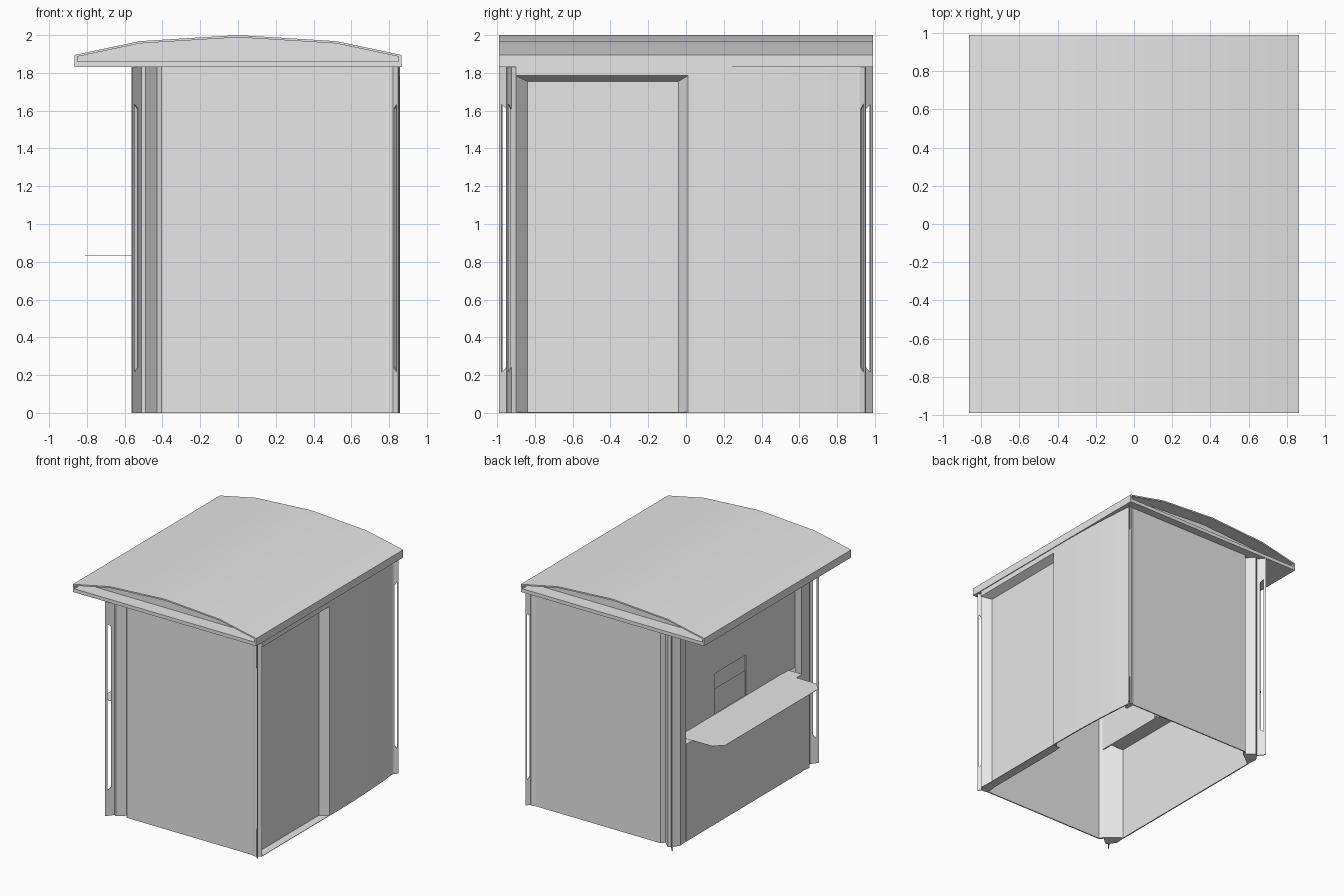
import bpy, bmesh, math
from mathutils import Vector

cube = bpy.data.objects.get("Cube")
if cube:
    bpy.data.objects.remove(cube)

grey = bpy.data.materials.new("plain grey")
grey.use_nodes = True
grey.diffuse_color = (0.8, 0.8, 0.8, 1)
grey.node_tree.nodes["Principled BSDF"].inputs["Base Color"].default_value = (0.8, 0.8, 0.8, 1)

EAVE = 1.83      # underside of the roof
SHELF = 0.83     # counter height
FRONT = 0.92     # distance of the front and back walls


def extrude(name, points, offset, smooth=False):
    """Extrude a flat outline of 3D points along an offset."""
    bm = bmesh.new()
    face = bm.faces.new([bm.verts.new(p) for p in points])
    if any(offset):
        moved = bmesh.ops.extrude_face_region(bm, geom=[face])["geom"]
        bmesh.ops.translate(bm, vec=Vector(offset),
                            verts=[v for v in moved if isinstance(v, bmesh.types.BMVert)])
        bmesh.ops.recalc_face_normals(bm, faces=bm.faces)
    mesh = bpy.data.meshes.new(name)
    bm.to_mesh(mesh)
    bm.free()
    mesh.materials.append(grey)
    obj = bpy.data.objects.new(name, mesh)
    bpy.context.collection.objects.link(obj)
    if smooth:
        bpy.ops.object.select_all(action="DESELECT")
        obj.select_set(True)
        bpy.context.view_layer.objects.active = obj
        bpy.ops.object.shade_smooth_by_angle(angle=math.radians(30))
    return obj


def column(name, plan, z0=0, z1=EAVE, smooth=False):
    return extrude(name, [(x, y, z0) for x, y in plan], (0, 0, z1 - z0), smooth)


def box(name, x0, x1, y0, y1, z0, z1):
    return column(name, [(x0, y0), (x1, y0), (x1, y1), (x0, y1)], z0, z1)


def fin(name, root, tip):
    """Upright plate with a long chamfered slot and a thin outer bar."""
    a, b = Vector((*root, 0)), Vector((*tip, 0))
    side = (b - a).cross(Vector((0, 0, 1))).normalized() * 0.008
    at = lambda t, z: a.lerp(b, t) - side / 2 + Vector((0, 0, z))
    body = [(0, 0), (1, 0), (1, 0.2), (0.36, 0.24), (0.36, 1.61), (1, 1.65), (1, EAVE), (0, EAVE)]
    extrude(name + "_plate", [at(*p) for p in body], side)
    bar = [(0.75, 0.2), (1, 0.2), (1, 1.65), (0.75, 1.65)]
    extrude(name + "_bar", [at(*p) for p in bar], side)


# Roof: thin curved shell, ceiling slab, edge trims and recessed gables
arc = [(-0.865, 1.895), (-0.52, 1.968), (0, 2.0), (0.52, 1.968), (0.865, 1.895)]
under = [(x, z - 0.012) for x, z in arc]
extrude("roof_shell", [(x, -0.99, z) for x, z in arc + under[::-1]], (0, 1.98, 0), True)
box("ceiling_slab", -0.865, 0.865, -0.99, 0.99, EAVE, 1.86)
for s, side in ((-1, "right"), (1, "left")):
    box("roof_edge_" + side, s * 0.865, s * 0.85, -0.99, 0.99, 1.86, 1.892)
gable = [(-0.85, 1.86)] + under + [(0.85, 1.86)]

for s, end in ((-1, "front"), (1, "back")):
    extrude("gable_" + end, [(x, s * 0.87, z) for x, z in gable], (0, -s * 0.01, 0))

    # Plain end wall
    box(end + "_wall", -0.405, 0.79, s * FRONT, s * (FRONT - 0.01), 0, EAVE)

    # Corner post beside the counter, with its slotted fin
    plan = [(-0.515, 0.93), (-0.49, 0.945), (-0.43, 0.89), (-0.405, 0.92),
            (-0.395, 0.91), (-0.42, 0.87), (-0.545, 0.775), (-0.555, 0.87)]
    column(end + "_counter_post", [(x, s * y) for x, y in plan])
    fin(end + "_counter_fin", (-0.515, s * 0.93), (-0.562, s * 0.988))

    # Corner post beside the door wall
    plan = [(0.775, 0.92), (0.81, 0.93), (0.83, 0.925), (0.855, 0.9), (0.79, 0.84), (0.775, 0.84)]
    if s > 0:
        plan = [(0.775, 0.92), (0.81, 0.93), (0.825, 0.92), (0.8, 0.84), (0.775, 0.84)]
    column(end + "_door_post", [(x, s * y) for x, y in plan])
    fin(end + "_door_fin", (0.815, s * 0.915), (0.85, s * 0.95))

# Door side: gently bowed wall, header, splayed surround, door and sill
bow = []
for i in range(9):
    t = i / 8
    bow.append((0.858 - 0.05 * max(0, t - 0.12) ** 2, 0.01 + 0.915 * t))
column("bowed_wall", bow + [(x - 0.01, y) for x, y in bow[::-1]], smooth=True)
box("door_header", 0.848, 0.858, -0.9, 0.01, 1.785, EAVE)
column("door_jamb", [(0.858, 0.01), (0.79, -0.04), (0.78, -0.04), (0.848, 0.01)], 0, 1.785)
extrude("door_soffit", [(0.858, -0.9, 1.785), (0.858, 0.01, 1.785),
                        (0.79, -0.04, 1.755), (0.79, -0.84, 1.755)], (0, 0, 0.005))
box("door_panel", 0.78, 0.79, -0.85, -0.035, 0, 1.76)
box("door_sill", 0.785, 0.857, -0.89, 0.005, 0, 0.004)

# Counter side: low wall, ledge, set-back upper wall around the serving window
box("counter_low_wall", -0.55, -0.54, -0.785, 0.785, 0, SHELF)
box("counter_ledge", -0.545, -0.42, -0.785, 0.785, SHELF - 0.01, SHELF - 0.002)
for s, side in ((-1, "front"), (1, "back")):
    box("upper_wall_" + side, -0.42, -0.41, s * 0.21, s * 0.89, SHELF - 0.01, EAVE)
box("upper_wall_top", -0.42, -0.41, -0.21, 0.21, 1.18, EAVE)
box("window_lower_pane", -0.4, -0.395, -0.22, 0.22, SHELF - 0.01, 1.06)
box("window_upper_pane", -0.41, -0.405, -0.22, 0.22, 1.04, 1.19)

# Counter top with clipped outer corners
top = [(-0.42, -0.7), (-0.42, 0.7), (-0.735, 0.7), (-0.81, 0.63), (-0.81, -0.63), (-0.735, -0.7)]
extrude("counter_top", [(x, y, SHELF) for x, y in top[::-1]], (0, 0, 0.002))
